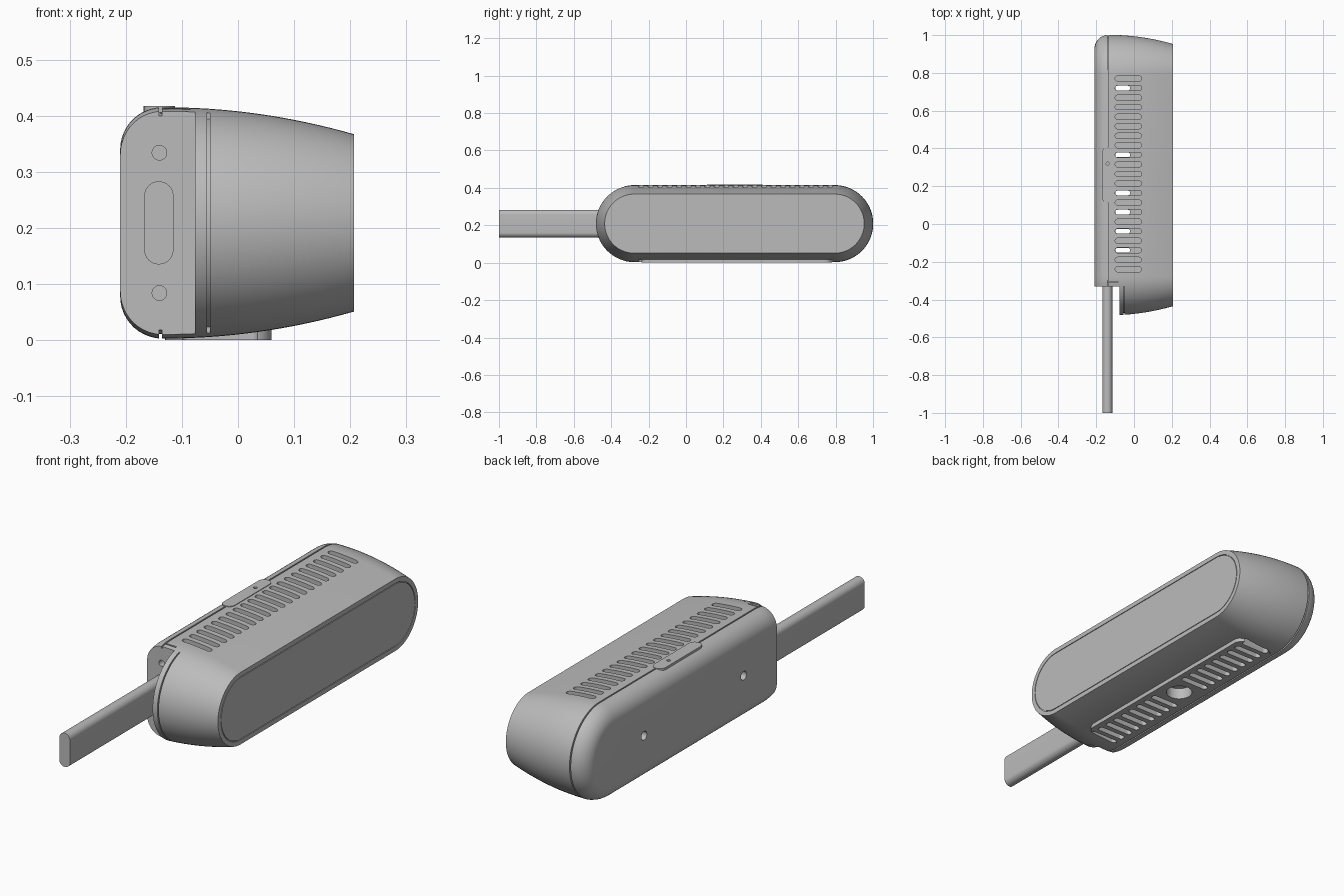
import bpy, bmesh
from math import sin, cos, pi, radians
from mathutils import Vector

cube = bpy.data.objects.get("Cube")
if cube:
    bpy.data.objects.remove(cube, do_unlink=True)

grey = bpy.data.materials.new("plain_grey")
grey.use_nodes = True
grey.diffuse_color = (0.5, 0.5, 0.5, 1)
grey.node_tree.nodes["Principled BSDF"].inputs["Base Color"].default_value = grey.diffuse_color

MID_Y, MID_Z, HALF = 0.259, 0.209, 0.536   # centre line of the long body


def finish(name, bm):
    bmesh.ops.recalc_face_normals(bm, faces=bm.faces)
    mesh = bpy.data.meshes.new(name)
    bm.to_mesh(mesh)
    bm.free()
    mesh.materials.append(grey)
    obj = bpy.data.objects.new(name, mesh)
    bpy.context.collection.objects.link(obj)
    return obj


def stadium_loft(name, profile, ring=False, n=32):
    """Sweep (x, radius) pairs round a pill-shaped outline in the yz plane."""
    bm = bmesh.new()
    loops = []
    for x, r in profile:
        loop = []
        for side in (0, 1):
            for i in range(n + 1):
                a = -pi / 2 + pi * (side + i / n)
                y = MID_Y + (HALF, -HALF)[side] + r * cos(a)
                loop.append(bm.verts.new((x, y, MID_Z + r * sin(a))))
        loops.append(loop)
    pairs = list(zip(loops, loops[1:]))
    if ring:
        pairs.append((loops[-1], loops[0]))
    else:
        bm.faces.new(loops[0])
        bm.faces.new(loops[-1])
    for a, b in pairs:
        for i in range(len(a)):
            j = (i + 1) % len(a)
            bm.faces.new((a[i], a[j], b[j], b[i]))
    return finish(name, bm)


def add_prism(bm, axis, u, v, w, r, n=8):
    """Rounded rectangle over ranges u, v, extruded over range w along axis."""
    order = {"x": (2, 0, 1), "y": (0, 2, 1), "z": (0, 1, 2)}[axis]
    corners = ((u[1] - r, v[1] - r), (u[0] + r, v[1] - r),
               (u[0] + r, v[0] + r), (u[1] - r, v[0] + r))
    ends = []
    for h in w:
        loop = []
        for k, (cu, cv) in enumerate(corners):
            for i in range(n + 1):
                a = pi / 2 * (k + i / n)
                p = (cu + r * cos(a), cv + r * sin(a), h)
                loop.append(bm.verts.new(Vector([p[o] for o in order])))
        ends.append(loop)
    for loop in ends:
        bm.faces.new(loop)
    for i in range(len(ends[0])):
        j = (i + 1) % len(ends[0])
        bm.faces.new((ends[0][i], ends[0][j], ends[1][j], ends[1][i]))
    bmesh.ops.remove_doubles(bm, verts=bm.verts, dist=1e-5)


def prisms(name, specs):
    bm = bmesh.new()
    for s in specs:
        add_prism(bm, *s)
    return finish(name, bm)


def around(c, r):
    return (c - r, c + r)


def boolean(obj, cutter, op="DIFFERENCE"):
    m = obj.modifiers.new("cut", "BOOLEAN")
    m.object, m.operation, m.solver = cutter, op, "EXACT"
    bpy.context.view_layer.objects.active = obj
    bpy.ops.object.modifier_apply(modifier=m.name)


# body: rounded back, cover seam, tapered front and a fine groove in the face
profile = [(-0.135 - 0.075 * sin(t), 0.131 + 0.075 * cos(t))
           for t in (radians(90 - 8 * i) for i in range(11))]
profile += [(-0.141, 0.206), (-0.141, 0.198), (-0.135, 0.198)]
for i in range(17):
    x = -0.135 + 0.342 * i / 16
    profile.append((x, 0.206 - 0.423 * (x + 0.13) ** 2))
profile += [(0.207, 0.138), (0.203, 0.138), (0.203, 0.135), (0.207, 0.135)]
body = stadium_loft("body", profile)

# foot plate under the body
foot = prisms("foot_plate", [("z", (-0.13, 0.06), (-0.24, 0.78), (0, 0.03), 0.04)])

# cutters
slot_y = [0.77 - 0.0505 * i for i in range(21)]
top_slots = prisms("top_slot_cutter", [
    ("z", (-0.1, 0.04), around(y, 0.0135), (0.35, 0.5), 0.0134) for y in slot_y])
bottom_slots = prisms("bottom_slot_cutter", [
    ("z", (-0.1, 0.035), around(y, 0.0135), (-0.1, 0.06), 0.0134)
    for i, y in enumerate(slot_y) if abs(i - 10) > 1])
through_slots = prisms("through_slot_cutter", [
    ("z", (-0.099, -0.02), around(slot_y[i], 0.0125), (-0.1, 0.39), 0.0124)
    for i in (1, 8, 12, 14, 16, 18)])
mount = prisms("mount_hole_cutter", [
    ("z", around(-0.03, 0.055), around(0.265, 0.055), (-0.1, 0.05), 0.0549)])
end_cut = prisms("cover_end_cutter", [
    ("y", (-0.5, -0.077), (-0.2, 0.7), (-0.9, -0.33), 0.001)])
screw_holes = prisms("screw_hole_cutter", [
    ("y", around(-0.14, 0.013), around(z, 0.013), (-0.4, -0.29), 0.0129)
    for z in (0.084, 0.334)] + [
    ("x", around(y, 0.019), around(MID_Z, 0.019), (-0.3, -0.17), 0.0189)
    for y in (-0.1, 0.59)])
seam = prisms("cover_seam_cutter", [
    ("z", (-0.138, -0.085), around(-0.308, 0.003), (0.395, 0.5), 0.001)])
groove = stadium_loft("front_groove_cutter", [
    (-0.055, 0.193), (-0.05, 0.193), (-0.05, 0.3), (-0.055, 0.3)], ring=True)
limit = prisms("groove_limit", [
    ("y", (-0.2, 0.2), (-0.5, 0.9), (-0.9, -0.33), 0.001)])
boolean(groove, limit, "INTERSECT")

cutters = [end_cut, groove, seam, top_slots, bottom_slots, through_slots,
           mount, screw_holes]
for c in cutters:
    boolean(body, c)
for c in (bottom_slots, through_slots, mount):
    boolean(foot, c)
for c in cutters + [limit]:
    bpy.data.objects.remove(c, do_unlink=True)

# flat cable leaving the cover end
cable = prisms("cable", [
    ("y", (-0.167, -0.115), (0.135, 0.283), (-1, -0.3), 0.0258)])

# raised button with a pin hole on top
button = prisms("top_button", [
    ("z", (-0.168, -0.112), (0.112, 0.408), (0.39, 0.4175), 0.027)])
pin = prisms("pin_cutter", [
    ("z", around(-0.14, 0.008), around(0.32, 0.008), (0.405, 0.5), 0.0079)])
boolean(button, pin)
boolean(body, pin)
bpy.data.objects.remove(pin, do_unlink=True)

# smooth curves, sharp edges
for obj in (body, foot, cable, button):
    bpy.ops.object.select_all(action="DESELECT")
    obj.select_set(True)
    bpy.context.view_layer.objects.active = obj
    bpy.ops.object.shade_smooth_by_angle(angle=radians(30))
